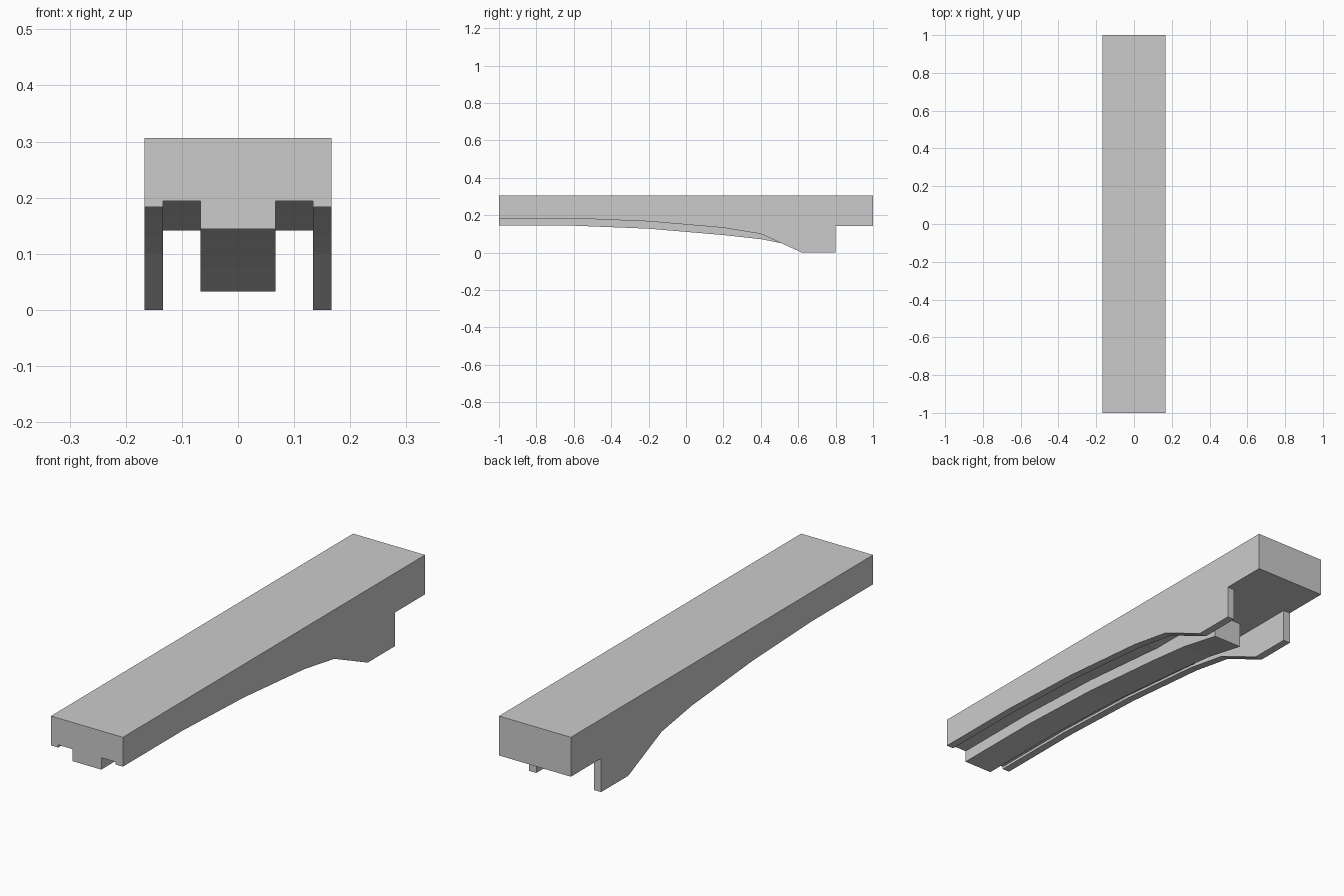
import bpy
import bmesh

if "Cube" in bpy.data.objects:
    bpy.data.objects.remove(bpy.data.objects["Cube"])

TOP, BLOCK = 0.306, 0.141        # top surface and underside of the rear block
HALF, INNER, RIB = 0.1667, 0.1333, 0.0667


def prism(name, profile, x0, x1, mirror=False):
    """Extrude a closed (y, z) profile from x0 to x1."""
    bm = bmesh.new()
    face = bm.faces.new([bm.verts.new((x0, y, z)) for y, z in profile])
    ext = bmesh.ops.extrude_face_region(bm, geom=[face])
    moved = [v for v in ext["geom"] if isinstance(v, bmesh.types.BMVert)]
    bmesh.ops.translate(bm, verts=moved, vec=(x1 - x0, 0, 0))
    bmesh.ops.recalc_face_normals(bm, faces=bm.faces)
    mesh = bpy.data.meshes.new(name)
    bm.to_mesh(mesh)
    bm.free()
    obj = bpy.data.objects.new(name, mesh)
    bpy.context.collection.objects.link(obj)
    if mirror:
        obj.modifiers.new("mirror", "MIRROR")
    return obj


# Shared underside curve; ceiling, walls and rib are offsets of it
curve = [(-1, 0.183), (-0.6, 0.183), (-0.2, 0.167), (0.2, 0.133)]
ceiling = [(y, z + 0.011) for y, z in curve] + [(0.222, BLOCK)]

# Central deck with the slot ceilings as its underside
prism("deck", ceiling + [(1, BLOCK), (1, TOP), (-1, TOP)], -INNER, INNER)

# Thin side walls with the deep drop near the back
wall = curve + [(0.4, 0.1), (0.62, 0), (0.8, 0), (0.8, BLOCK), (1, BLOCK)]
prism("side_walls", wall + [(1, TOP), (-1, TOP)], INNER, HALF, mirror=True)

# Middle rib hanging below the deck
rib = [(y, z - 0.039) for y, z in curve] + [(0.4, 0.072), (0.6, 0.033), (0.6, BLOCK)]
prism("middle_rib", rib + ceiling[::-1], -RIB, RIB)
